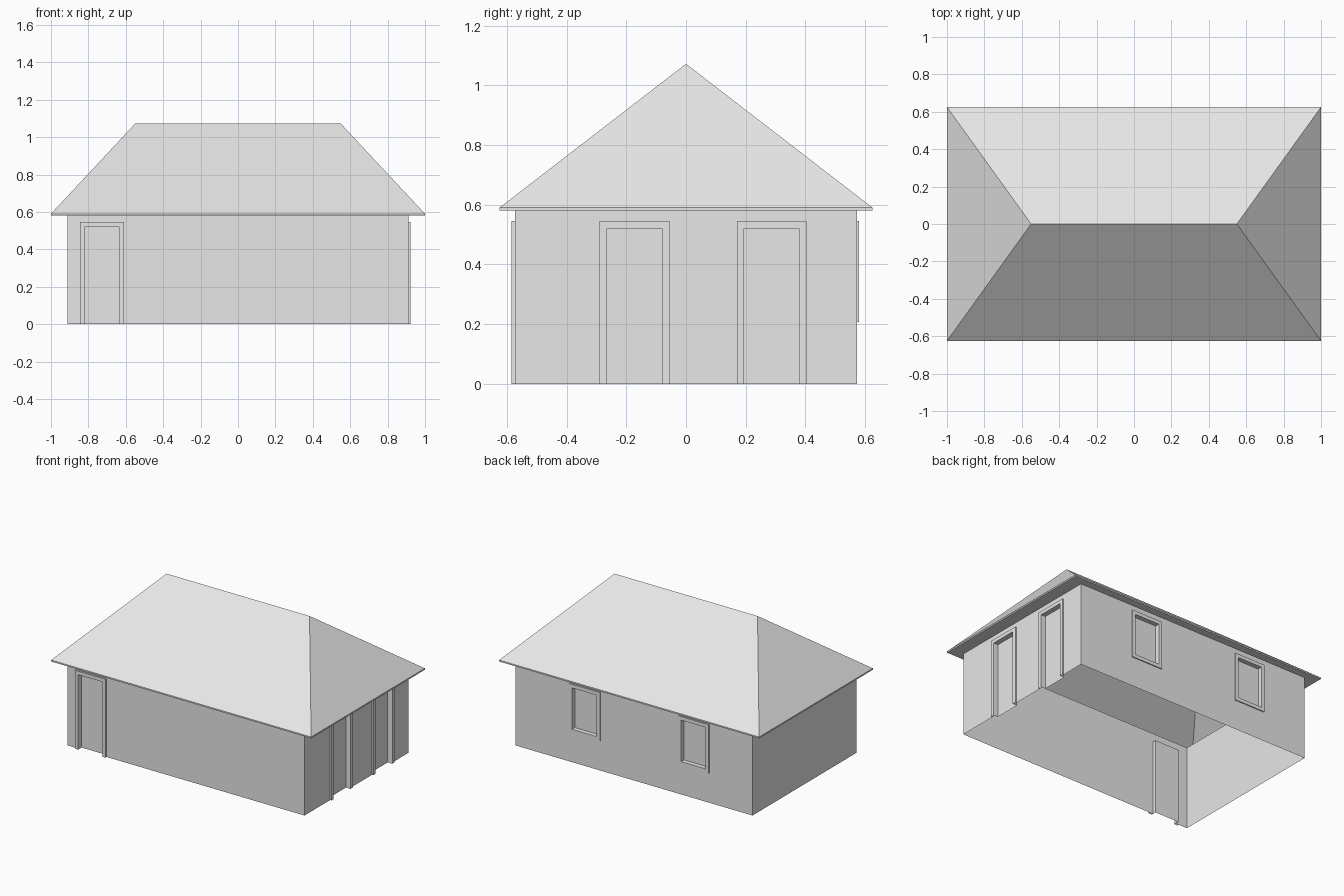
import bpy
import bmesh
from mathutils import Vector

cube = bpy.data.objects.get("Cube")
if cube:
    bpy.data.objects.remove(cube)

# One plain grey for the whole building
GREY = (0.8, 0.8, 0.8, 1.0)
mat = bpy.data.materials.new("plain_grey")
mat.use_nodes = True
mat.diffuse_color = GREY
mat.node_tree.nodes["Principled BSDF"].inputs["Base Color"].default_value = GREY

HALF_X, HALF_Y = 0.912, 0.572     # wall half sizes
EAVE_Z, FASCIA = 0.58, 0.01       # wall top and roof edge thickness
TRIM, RECESS = 0.025, 0.025       # frame width and depth of the set-back panel
UP = Vector((0, 0, 1))


def make_object(name, faces):
    """Build a flat-shaded object from a list of point loops."""
    bm = bmesh.new()
    for loop in faces:
        bm.faces.new([bm.verts.new(p) for p in loop])
    bmesh.ops.remove_doubles(bm, verts=bm.verts, dist=0.0001)
    mesh = bpy.data.meshes.new(name)
    bm.to_mesh(mesh)
    bm.free()
    mesh.materials.append(mat)
    obj = bpy.data.objects.new(name, mesh)
    bpy.context.collection.objects.link(obj)
    return obj


def strip(a, b, closed):
    """Quads joining two matching paths."""
    n = len(a)
    return [(a[i], b[i], b[(i + 1) % n], a[(i + 1) % n])
            for i in range(n if closed else n - 1)]


def inner(opening):
    """Opening inside the frame; doors have no bottom rail."""
    u0, u1, z0, z1 = opening
    return u0 + TRIM, u1 - TRIM, z0 + (TRIM if z0 > 0 else 0), z1 - TRIM


def build_wall(name, normal, half_width, distance, openings, kind, proud):
    """One wall sheet with holes, plus the frame and panel of each opening."""
    normal = Vector(normal)
    along = UP.cross(normal)

    def at(u, z, d=0.0):
        return normal * (distance + d) + along * u + UP * z

    holes = [inner(o) for o in openings]
    us = sorted({-half_width, half_width, *(u for h in holes for u in h[:2])})
    zs = sorted({0.0, EAVE_Z, *(z for h in holes for z in h[2:])})
    faces = []
    for ua, ub in zip(us, us[1:]):
        for za, zb in zip(zs, zs[1:]):
            mu, mz = (ua + ub) / 2, (za + zb) / 2
            if not any(h[0] < mu < h[1] and h[2] < mz < h[3] for h in holes):
                faces.append([at(ua, za), at(ub, za), at(ub, zb), at(ua, zb)])
    wall = make_object(name + "_wall", faces)
    # Merge the wall cells into clean flat faces
    bm = bmesh.new()
    bm.from_mesh(wall.data)
    bmesh.ops.dissolve_limit(bm, angle_limit=0.01, verts=bm.verts, edges=bm.edges)
    bm.to_mesh(wall.data)
    bm.free()

    for i, (opening, hole) in enumerate(zip(openings, holes), 1):
        def path(rect, d):
            u0, u1, z0, z1 = rect
            return [at(u0, z0, d), at(u0, z1, d), at(u1, z1, d), at(u1, z0, d)]

        closed = opening[2] > 0
        rings = [path(opening, 0), path(opening, proud),
                 path(hole, proud), path(hole, -RECESS)]
        frame = []
        for a, b in zip(rings, rings[1:]):
            frame += strip(a, b, closed)
        make_object(f"{name}_{kind}_frame_{i}", frame)
        make_object(f"{name}_{kind}_panel_{i}", [rings[-1][::-1]])


# Walls with their doors and windows: (start, end, bottom, top) along each wall
build_wall("front", (0, -1, 0), HALF_X, HALF_Y,
           [(-0.845, -0.61, 0, 0.545)], "door", 0.012)
build_wall("left", (1, 0, 0), HALF_Y, HALF_X,
           [(-0.29, -0.055, 0, 0.545), (0.17, 0.403, 0, 0.545)], "door", 0.01)
build_wall("back", (0, 1, 0), HALF_X, HALF_Y,
           [(-0.497, -0.257, 0.207, 0.545), (0.343, 0.58, 0.207, 0.545)],
           "window", 0.007)
build_wall("right", (-1, 0, 0), HALF_Y, HALF_X, [], "blank", 0)


def rectangle(hx, hy, z):
    return [Vector((x * hx, y * hy, z))
            for x, y in ((-1, -1), (1, -1), (1, 1), (-1, 1))]


# Hipped roof: soffit, fascia and four slopes, open to the room below
wall_top = rectangle(HALF_X, HALF_Y, EAVE_Z)
eave_low = rectangle(1.0, 0.625, EAVE_Z)
eave_high = rectangle(1.0, 0.625, EAVE_Z + FASCIA)
ridge = rectangle(0.55, 0.0, 1.072)
roof_faces = (strip(eave_low, wall_top, True)[:]
              + strip(eave_high, eave_low, True))
roof_faces = [f[::1] for f in roof_faces]
a, b, c, d = eave_high
west, east = ridge[0], ridge[1]
roof_faces += [(a, b, east, west), (c, d, west, east), (b, c, east), (d, a, west)]
roof_faces[:4] = [f[::-1] for f in strip(wall_top, eave_low, True)]
make_object("hipped_roof", roof_faces)
